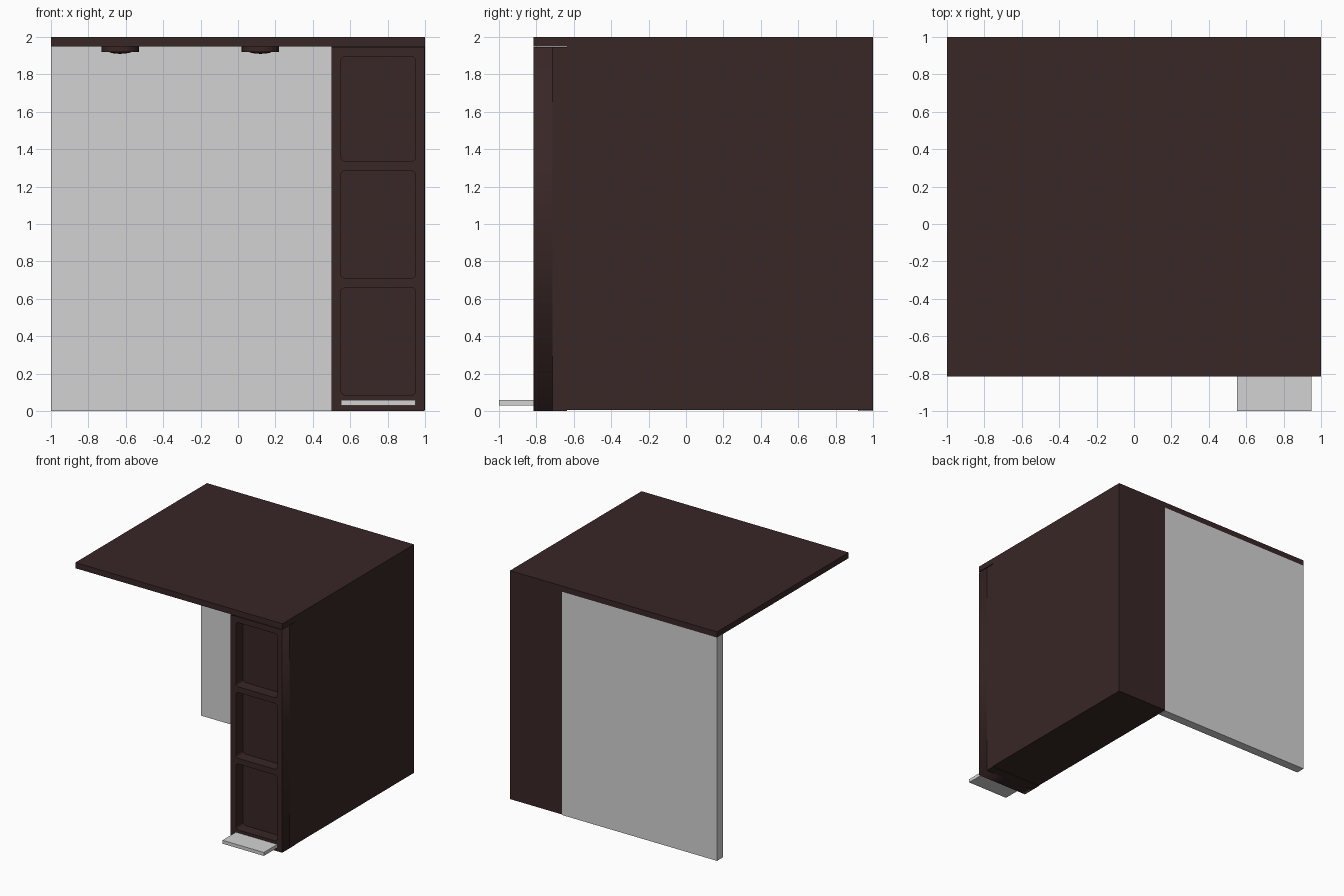
import bpy, bmesh, math

if "Cube" in bpy.data.objects:
    bpy.data.objects.remove(bpy.data.objects["Cube"])


def material(name, r, g, b):
    m = bpy.data.materials.new(name)
    m.diffuse_color = (r, g, b, 1)
    m.use_nodes = True
    m.node_tree.nodes["Principled BSDF"].inputs["Base Color"].default_value = m.diffuse_color
    return m


brown = material("dark brown", 0.040, 0.020, 0.019)
grey = material("light grey", 0.65, 0.65, 0.65)


def finish(name, bm, mat):
    mesh = bpy.data.meshes.new(name)
    bm.to_mesh(mesh)
    bm.free()
    mesh.materials.append(mat)
    ob = bpy.data.objects.new(name, mesh)
    bpy.context.collection.objects.link(ob)
    return ob


def box(name, x, y, z, mat):
    bm = bmesh.new()
    bmesh.ops.create_cube(bm, size=1)
    for v in bm.verts:
        for i, (a, b) in enumerate((x, y, z)):
            v.co[i] = b if v.co[i] > 0 else a
    return finish(name, bm, mat)


def rounded_rect(x0, x1, z0, z1, r, steps=5):
    pts = []
    for cx, cz, start in ((x1 - r, z1 - r, 0), (x0 + r, z1 - r, 90),
                          (x0 + r, z0 + r, 180), (x1 - r, z0 + r, 270)):
        for i in range(steps + 1):
            a = math.radians(start + 90 * i / steps)
            pts.append((cx + r * math.cos(a), cz + r * math.sin(a)))
    return pts


# Main slabs
box("desk_top", (-1, 1), (-0.815, 1), (1.95, 2), brown)
box("cabinet_body", (0.5, 1), (-0.635, 1), (0.005, 1.95), brown)
box("back_panel", (-1, 0.5), (0.92, 1), (0, 1.95), grey)
box("cabinet_front_back", (0.5, 0.998), (-0.715, -0.635), (0, 1.945), brown)

# Cabinet front frame with three rounded recesses
curve = bpy.data.curves.new("cabinet_front_frame", 'CURVE')
curve.dimensions = '2D'
curve.fill_mode = 'BOTH'
curve.extrude = 0.05
loops = [[(0.5, 0), (0.998, 0), (0.998, 1.945), (0.5, 1.945)]]
for z0, z1 in ((0.085, 0.66), (0.71, 1.285), (1.335, 1.895)):
    loops.append(rounded_rect(0.55, 0.95, z0, z1, 0.025))
for pts in loops:
    s = curve.splines.new('POLY')
    s.points.add(len(pts) - 1)
    for p, (x, z) in zip(s.points, pts):
        p.co = (x, z, 0, 1)
    s.use_cyclic_u = True
tmp = bpy.data.objects.new("frame_curve", curve)
bpy.context.collection.objects.link(tmp)
bpy.context.view_layer.update()
mesh = bpy.data.meshes.new_from_object(
    tmp.evaluated_get(bpy.context.evaluated_depsgraph_get()))
bpy.data.objects.remove(tmp)
mesh.materials.clear()
mesh.materials.append(brown)
frame = bpy.data.objects.new("cabinet_front_frame", mesh)
bpy.context.collection.objects.link(frame)
frame.rotation_euler = (math.pi / 2, 0, 0)
frame.location = (0, -0.765, 0)

# Foot plate
box("foot_plate", (0.55, 0.95), (-1, -0.81), (0.03, 0.06), grey)

# Round fittings under the top: disc with a shallow dome
for side, x in (("left", -0.63), ("right", 0.12)):
    bm = bmesh.new()
    bmesh.ops.create_cone(bm, cap_ends=True, segments=32, radius1=0.1,
                          radius2=0.1, depth=0.03)
    for v in bm.verts:
        v.co += type(v.co)((x, 0.1, 1.935))
    ob = finish(side + "_fitting_disc", bm, brown)
    bm = bmesh.new()
    bmesh.ops.create_uvsphere(bm, u_segments=24, v_segments=12, radius=1)
    for v in bm.verts:
        v.co = (x + v.co.x * 0.065, 0.1 + v.co.y * 0.065,
                1.925 + v.co.z * 0.015)
    for f in bm.faces:
        f.smooth = True
    finish(side + "_fitting_dome", bm, brown)
